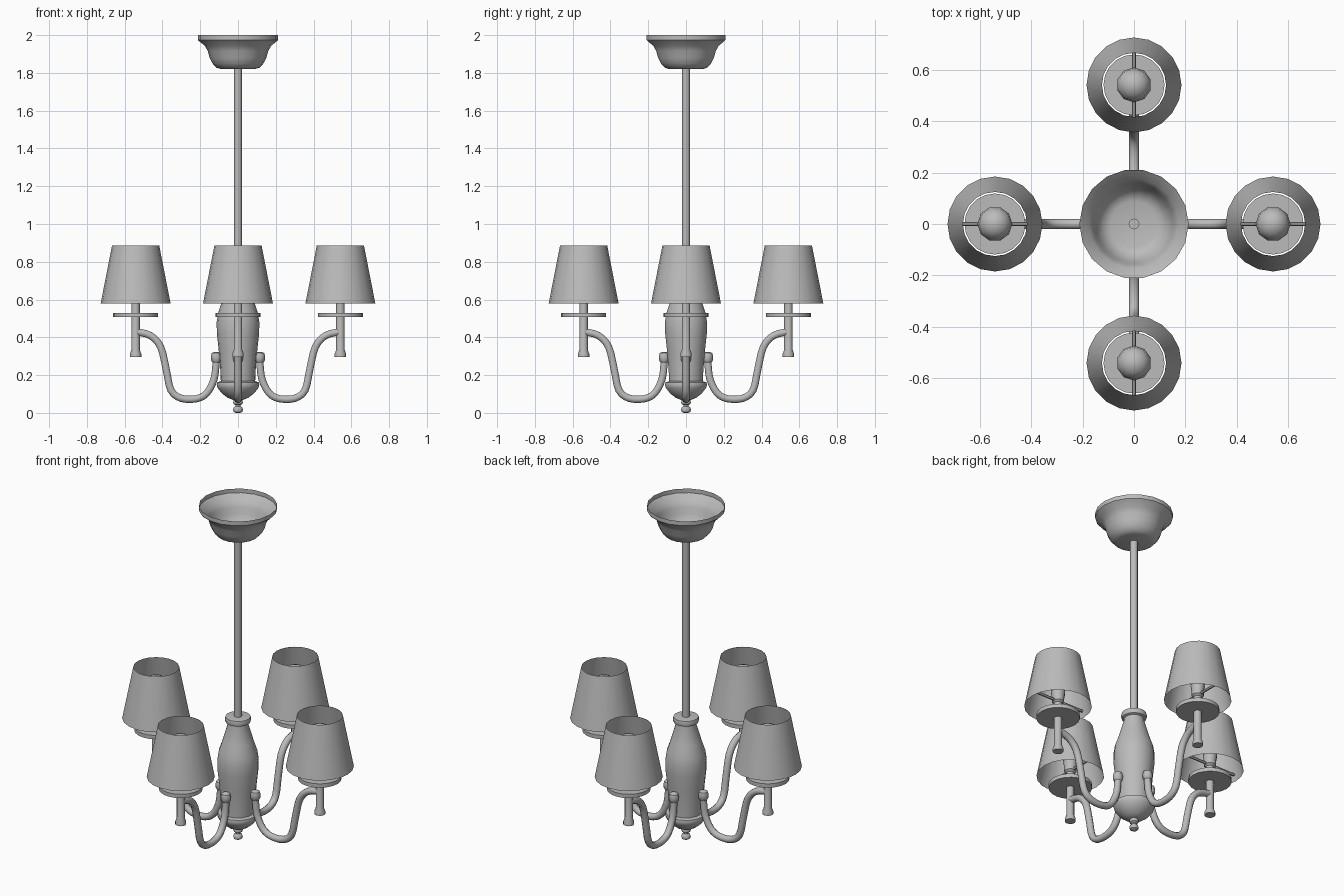
import bpy, math
from mathutils import Vector, Matrix

cube = bpy.data.objects.get("Cube")
if cube:
    bpy.data.objects.remove(cube, do_unlink=True)

grey = bpy.data.materials.new("satin grey")
grey.use_nodes = True
grey.diffuse_color = (0.5, 0.5, 0.5, 1)
grey.node_tree.nodes["Principled BSDF"].inputs["Base Color"].default_value = (0.5, 0.5, 0.5, 1)


def finish(name, verts, faces, angle=40):
    mesh = bpy.data.meshes.new(name)
    mesh.from_pydata(verts, [], faces)
    mesh.materials.append(grey)
    obj = bpy.data.objects.new(name, mesh)
    bpy.context.collection.objects.link(obj)
    bpy.ops.object.select_all(action="DESELECT")
    obj.select_set(True)
    bpy.context.view_layer.objects.active = obj
    bpy.ops.object.shade_smooth_by_angle(angle=math.radians(angle))
    return obj


def skin(rings, start_cap=True, end_cap=True):
    """Join equal rings of points into a tube, with optional end faces."""
    n = len(rings[0])
    verts = [p for ring in rings for p in ring]
    faces = [(r * n + i, r * n + (i + 1) % n, (r + 1) * n + (i + 1) % n, (r + 1) * n + i)
             for r in range(len(rings) - 1) for i in range(n)]
    if start_cap:
        faces.append(tuple(reversed(range(n))))
    if end_cap:
        faces.append(tuple(range(len(verts) - n, len(verts))))
    return verts, faces


def lathe(name, profile, sides, caps=(True, True), x=0, turn=0):
    """Revolve (radius, height) points from bottom to top, then place on an arm."""
    rings = [[Vector((x + r * math.cos(math.tau * i / sides), r * math.sin(math.tau * i / sides), z))
              for i in range(sides)] for r, z in profile]
    obj = finish(name, *skin(rings, *caps))
    obj.rotation_euler.z = turn
    return obj


def smooth_path(points, steps=3):
    """Catmull-Rom curve through (x, z) points."""
    p = [Vector((x, 0, z)) for x, z in points]
    p = [2 * p[0] - p[1]] + p + [2 * p[-1] - p[-2]]
    out = []
    for a, b, c, d in zip(p, p[1:], p[2:], p[3:]):
        for k in range(steps):
            t = k / steps
            out.append(0.5 * (2 * b + (c - a) * t + (2 * a - 5 * b + 4 * c - d) * t * t
                              + (3 * b - a - 3 * c + d) * t ** 3))
    return out + [p[-2]]


def tube(name, path, radius, sides, turn):
    rings = []
    for i, p in enumerate(path):
        t = (path[min(i + 1, len(path) - 1)] - path[max(i - 1, 0)]).normalized()
        side = Vector((0, 1, 0))
        up = t.cross(side)
        rings.append([p + radius * (math.cos(math.tau * k / sides) * side
                                    + math.sin(math.tau * k / sides) * up) for k in range(sides)])
    obj = finish(name, *skin(rings), 50)
    obj.rotation_euler.z = turn
    return obj


# Ceiling cup, open at the top
lathe("ceiling_cup", [(0.09, 1.82), (0.115, 1.828), (0.135, 1.85), (0.15, 1.88), (0.16, 1.915),
                      (0.175, 1.943), (0.205, 1.967), (0.213, 1.975), (0.213, 2.0)], 18, (True, False))
# Hanging rod
lathe("hanging_rod", [(0.021, 0.7), (0.021, 1.83)], 12)
# Turned centre column with collar
lathe("centre_column", [(0.09, 0.14), (0.093, 0.22), (0.102, 0.33), (0.112, 0.42), (0.113, 0.48),
                        (0.105, 0.53), (0.085, 0.59), (0.056, 0.69), (0.056, 0.7),
                        (0.068, 0.705), (0.072, 0.72), (0.068, 0.735), (0.05, 0.738)], 18)
# Bowl under the column
lathe("base_bowl", [(0.025, 0.068), (0.055, 0.08), (0.085, 0.103), (0.108, 0.132), (0.113, 0.148),
                    (0.11, 0.162), (0.09, 0.168)], 18)
# Finial at the bottom
lathe("finial", [(0.012, 0), (0.023, 0.006), (0.026, 0.017), (0.022, 0.029), (0.014, 0.035),
                 (0.014, 0.041), (0.024, 0.048), (0.026, 0.056), (0.02, 0.075)], 12)

# Four arms, each with its lamp
arm_x = 0.542
arm_path = smooth_path([(0.115, 0.3), (0.117, 0.25), (0.128, 0.175), (0.165, 0.105), (0.22, 0.075),
                        (0.3, 0.077), (0.355, 0.12), (0.38, 0.23), (0.41, 0.35), (0.465, 0.41),
                        (arm_x, 0.43)])
for n, where in enumerate(("left", "back", "right", "front")):
    turn = n * math.pi / 2
    tube(where + "_arm", arm_path, 0.02, 10, turn)
    lathe(where + "_arm_knob", [(0.02, 0.268), (0.027, 0.277), (0.028, 0.3), (0.024, 0.316),
                                (0.012, 0.323)], 10, x=0.115, turn=turn)
    lathe(where + "_candle_stem", [(0.03, 0.297), (0.03, 0.313), (0.022, 0.335), (0.022, 0.63)],
          12, x=arm_x, turn=turn)
    lathe(where + "_drip_dish", [(0.119, 0.507), (0.119, 0.53)], 20, x=arm_x, turn=turn)
    # Socket and bulb inside the shade
    lathe(where + "_socket", [(0.022, 0.6), (0.034, 0.61), (0.034, 0.635), (0.04, 0.67)],
          12, x=arm_x, turn=turn)
    lathe(where + "_bulb", [(0.03, 0.66), (0.042, 0.69), (0.06, 0.725), (0.068, 0.76),
                            (0.062, 0.795), (0.04, 0.822), (0.012, 0.832)], 10, x=arm_x, turn=turn)
    # Cross bar holding the shade
    tube(where + "_shade_bar", [Vector((arm_x - 0.172, 0, 0.615)), Vector((arm_x + 0.172, 0, 0.615))],
         0.008, 6, turn)
    lathe(where + "_shade", [(0.185, 0.58), (0.125, 0.886)], 20, (False, False), x=arm_x, turn=turn)
